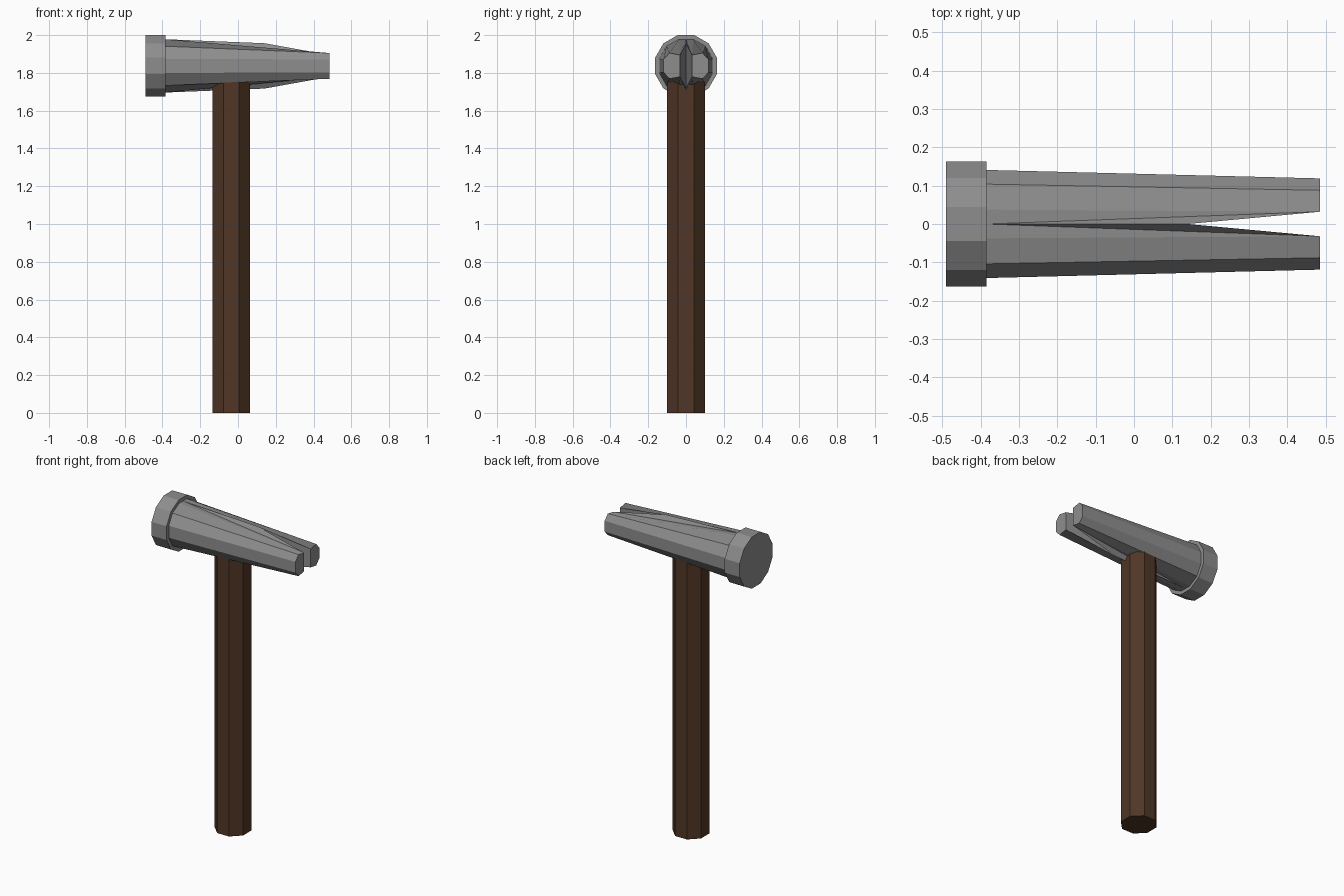
import bpy, math
from mathutils import Matrix

if "Cube" in bpy.data.objects:
    bpy.data.objects.remove(bpy.data.objects["Cube"])

CZ = 1.837  # height of the head's axis


def material(name, rgb):
    m = bpy.data.materials.new(name)
    m.diffuse_color = (*rgb, 1)
    m.use_nodes = True
    m.node_tree.nodes["Principled BSDF"].inputs["Base Color"].default_value = m.diffuse_color
    return m


steel = material("grey steel", (0.27, 0.27, 0.27))
wood = material("dark brown wood", (0.08, 0.037, 0.019))


def prism(name, sides, radius, length, matrix, mat):
    """Cylinder turned half a step so that its flats face the axes."""
    bpy.ops.mesh.primitive_cylinder_add(vertices=sides, radius=radius, depth=length)
    ob = bpy.context.object
    ob.name = name
    ob.data.transform(matrix @ Matrix.Rotation(math.pi / sides, 4, 'Z'))
    ob.data.materials.append(mat)
    return ob


# Octagonal handle, its top buried in the head
prism("handle", 8, 0.1075, 1.8, Matrix.Translation((-0.035, 0, 0.9)), wood)

# Twelve-sided striking face
prism("striking_face", 12, 0.169, 0.105,
      Matrix.Translation((-0.4375, 0, CZ)) @ Matrix.Rotation(math.pi / 2, 4, 'Y'), steel)

# Tapered head with split claw: one half, mirrored across y
back = [(0.0375, 0.141), (0.104, 0.104), (0.141, 0.0375)]
tip = [(0.032, 0.058), (0.088, 0.068), (0.119, 0.034)]


def section(x, pts):
    return [(x, y, z) for y, z in pts] + [(x, y, -z) for y, z in reversed(pts)]


verts = section(-0.385, back) + section(0.485, tip)
verts += [(-0.385, 0, 0.141), (-0.385, 0, -0.141),   # 12, 13 centre at back
          (0.14, 0, 0.12), (0.14, 0, -0.12)]         # 14, 15 bottom of the split
faces = [(i, i + 6, i + 7, i + 1) for i in range(5)]      # outer sides
faces += [(6, 11, 10, 9, 8, 7)]                           # claw tip
faces += [(12, 14, 6), (12, 6, 0), (13, 11, 15), (13, 5, 11)]  # ridge strips
faces += [(14, 15, 11, 6)]                                # inside of the split
faces += [(12, 0, 1, 2, 3, 4, 5, 13)]                     # back, behind the collar

mesh = bpy.data.meshes.new("claw_head")
mesh.from_pydata([(x, y, z + CZ) for x, y, z in verts], [], faces)
mesh.materials.append(steel)
head = bpy.data.objects.new("claw_head", mesh)
bpy.context.collection.objects.link(head)
mirror = head.modifiers.new("mirror", 'MIRROR')
mirror.use_axis = (False, True, False)

# Consistent outward normals
bpy.ops.object.select_all(action='DESELECT')
bpy.context.view_layer.objects.active = head
head.select_set(True)
bpy.ops.object.modifier_apply(modifier="mirror")
bpy.ops.object.mode_set(mode='EDIT')
bpy.ops.mesh.select_all(action='SELECT')
bpy.ops.mesh.normals_make_consistent(inside=False)
bpy.ops.object.mode_set(mode='OBJECT')
